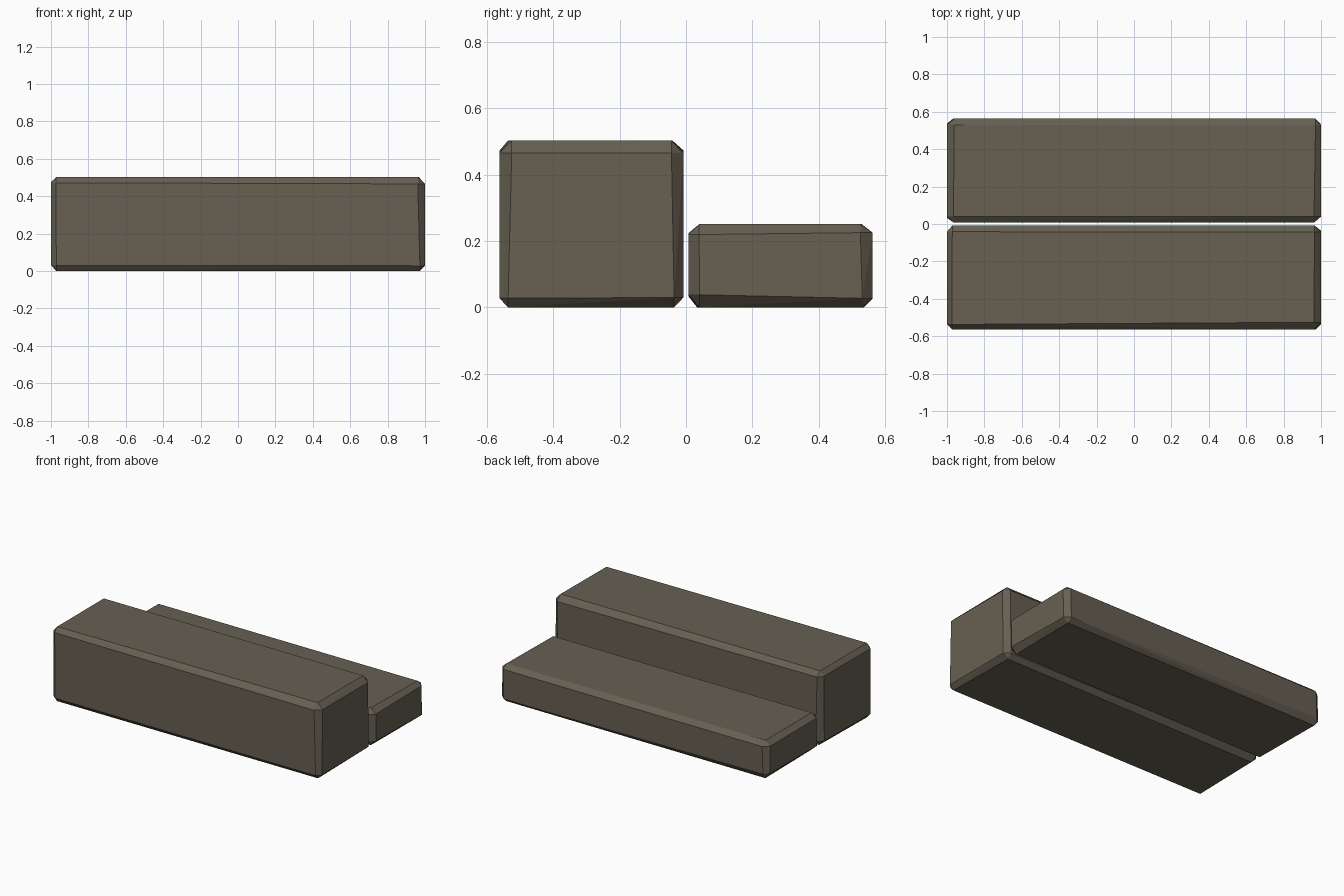
import bpy, bmesh, random
from itertools import product
from mathutils import Vector

if "Cube" in bpy.data.objects:
    bpy.data.objects.remove(bpy.data.objects["Cube"])

random.seed(4)

stone = bpy.data.materials.new("grey_brown_stone")
stone.diffuse_color = (0.135, 0.117, 0.085, 1)
stone.use_nodes = True
stone.node_tree.nodes["Principled BSDF"].inputs["Base Color"].default_value = stone.diffuse_color


def hewn_block(name, lo, hi):
    """Box with slightly uneven chamfers: three hull points at each corner."""
    bm = bmesh.new()
    for corner in product((0, 1), repeat=3):
        inset = [random.uniform(0.025, 0.04) for _ in range(3)]
        for flat in range(3):
            p = Vector()
            for a in range(3):
                d = 0 if a == flat else inset[a]
                p[a] = hi[a] - d if corner[a] else lo[a] + d
            bm.verts.new(p)
    bmesh.ops.convex_hull(bm, input=bm.verts[:])
    # Merge the coplanar triangles of the main sides
    bmesh.ops.dissolve_limit(bm, angle_limit=0.01, verts=bm.verts[:], edges=bm.edges[:])
    bmesh.ops.recalc_face_normals(bm, faces=bm.faces[:])
    mesh = bpy.data.meshes.new(name)
    bm.to_mesh(mesh)
    bm.free()
    mesh.materials.append(stone)
    obj = bpy.data.objects.new(name, mesh)
    bpy.context.collection.objects.link(obj)
    return obj


# Tall step in front, low step behind, with a narrow gap between
hewn_block("tall_step", (-1, -0.563, 0), (1, -0.008, 0.503))
hewn_block("low_step", (-1, 0.007, 0), (1, 0.563, 0.251))
